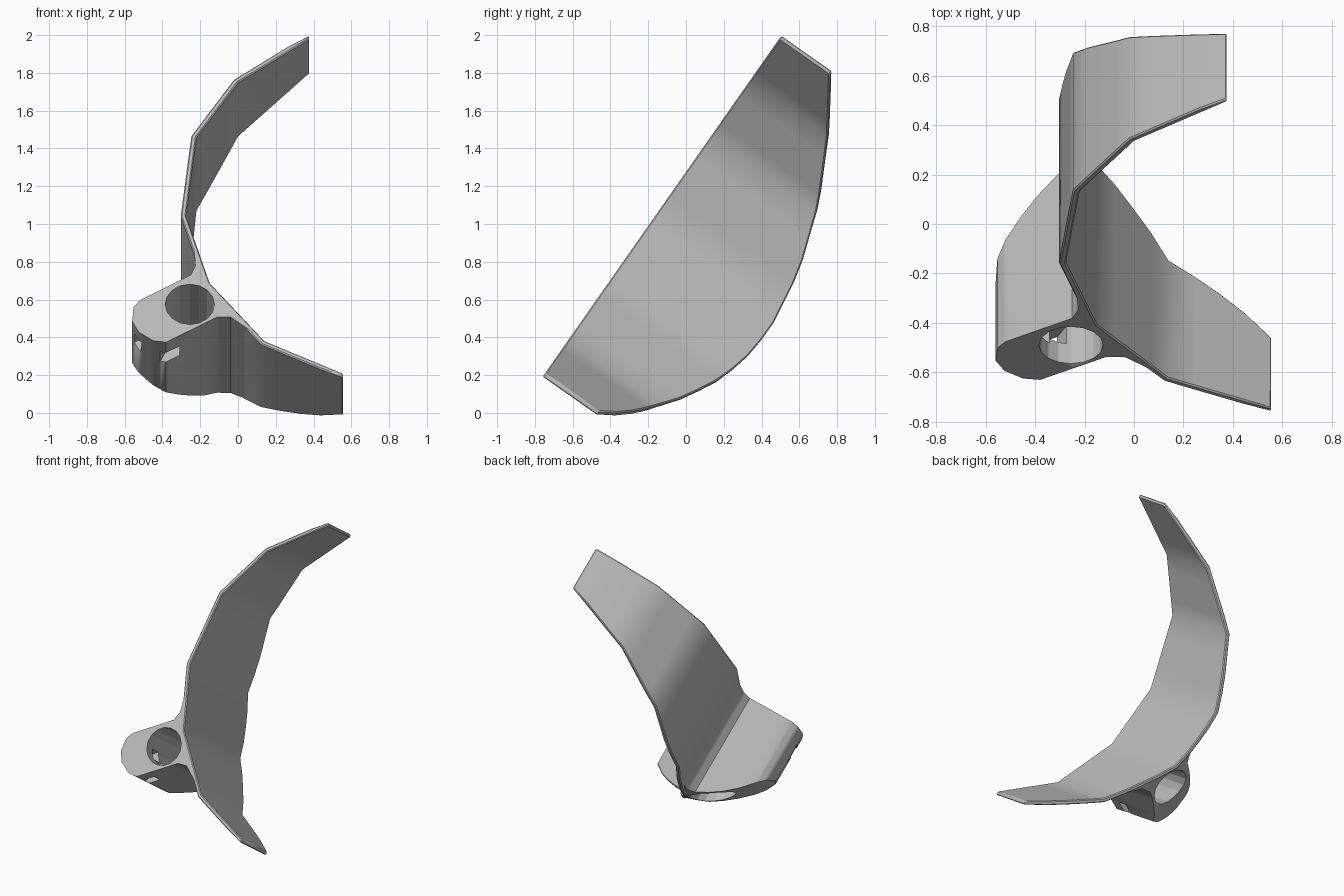
import bpy, bmesh, math
from mathutils import Vector

if "Cube" in bpy.data.objects:
    bpy.data.objects.remove(bpy.data.objects["Cube"])

grey = bpy.data.materials.new("plain_grey")
grey.use_nodes = True
COLOUR = (0.5, 0.5, 0.5, 1)
grey.diffuse_color = COLOUR
grey.node_tree.nodes["Principled BSDF"].inputs["Base Color"].default_value = COLOUR

TILT, ORIGIN = math.radians(55), (0, -0.76, 0.19)
THICK = 0.028

# Depth of the curved rear edge along the blade
ARC = [(0, .31), (.08, .44), (.15, .52), (.35, .68), (.55, .785), (.73, .83),
       (.91, .842), (1.24, .793), (1.58, .675), (1.9, .51), (2.21, .31)]


def depth(v):
    v = min(max(v, 0), ARC[-1][0])
    for (a, da), (b, db) in zip(ARC, ARC[1:]):
        if v <= b:
            return da + (db - da) * (v - a) / (b - a)


def clamp_depth(p):
    # The clamp is rounded off towards its free side
    return depth(p.y) - 1.3 * max(0, -p.x - 0.08) ** 2


def subdivide(points, n, closed=False):
    pts = [Vector(p) for p in points]
    ends = pts[1:] + (pts[:1] if closed else [])
    out = [a.lerp(b, i / n) for a, b in zip(pts, ends) for i in range(n)]
    return out if closed else out + [pts[-1]]


def finish(name, bm):
    bmesh.ops.recalc_face_normals(bm, faces=bm.faces)
    mesh = bpy.data.meshes.new(name)
    bm.to_mesh(mesh)
    bm.free()
    ob = bpy.data.objects.new(name, mesh)
    bpy.context.collection.objects.link(ob)
    mesh.materials.append(grey)
    ob.rotation_euler.x = TILT
    ob.location = ORIGIN
    return ob


def smooth(ob, angle):
    bpy.ops.object.select_all(action='DESELECT')
    ob.select_set(True)
    bpy.context.view_layer.objects.active = ob
    bpy.ops.object.shade_smooth_by_angle(angle=math.radians(angle))


def chamfer(ob):
    mod = ob.modifiers.new("edge_chamfer", 'BEVEL')
    mod.width = 0.006
    mod.segments = 1
    mod.limit_method = 'ANGLE'
    mod.angle_limit = math.radians(60)


# Blade: crescent strip with a curved rear edge
inner = subdivide([(.555, .025), (.14, .235), (-.15, .61), (-.275, 1.045),
                   (-.22, 1.55), (.0, 1.905), (.375, 2.185)], 4)
bm = bmesh.new()
rings = []
for i, p in enumerate(inner):
    t = (inner[min(i + 1, len(inner) - 1)] - inner[max(i - 1, 0)]).normalized()
    q = p + Vector((-t.y, t.x)) * THICK
    if i in (0, len(inner) - 1):
        q.x = p.x
    w = depth(p.y)
    rings.append([bm.verts.new((a.x, a.y, z))
                  for a, z in ((p, 0), (q, 0), (q, -w), (p, -w))])
for a, b in zip(rings, rings[1:]):
    for k in range(4):
        m = (k + 1) % 4
        bm.faces.new((a[k], a[m], b[m], b[k]))
bm.faces.new(rings[0])
bm.faces.new(rings[-1])
blade = finish("blade", bm)
chamfer(blade)
smooth(blade, 35)

# Clamp: rounded block growing out of the blade
outline = subdivide([(.10, .272), (-.157, .61), (-.232, .82), (-.226, .72),
                     (-.25, .66), (-.52, .495), (-.553, .45), (-.56, .36),
                     (-.525, .29), (-.45, .235), (-.38, .225), (-.11, .388),
                     (-.04, .388)], 4, closed=True)
bm = bmesh.new()
front = [bm.verts.new((p.x, p.y, 0)) for p in outline]
rear = [bm.verts.new((p.x, p.y, -clamp_depth(p))) for p in outline]
for i in range(len(outline)):
    j = (i + 1) % len(outline)
    bm.faces.new((front[i], front[j], rear[j], rear[i]))
bm.faces.new(front)
cap = bm.faces.new(rear)
bmesh.ops.triangulate(bm, faces=[cap])
clamp = finish("clamp", bm)

# Cutters: round bore and two square screw slots
BORE = Vector((-.255, .47, 0))
cutters = []
bm = bmesh.new()
bmesh.ops.create_cone(bm, cap_ends=True, segments=16, radius1=.13, radius2=.13, depth=3)
bmesh.ops.translate(bm, verts=bm.verts, vec=BORE)
cutters.append(finish("bore_cutter", bm))
for x, v, w in ((-.37, .23, .14), (-.54, .30, .12)):
    mouth = Vector((x, v, -w))
    toward = Vector((BORE.x - x, BORE.y - v, 0)).normalized()
    bm = bmesh.new()
    bmesh.ops.create_cube(bm, size=1)
    bmesh.ops.scale(bm, verts=bm.verts, vec=(.36, .075, .085))
    bmesh.ops.rotate(bm, verts=bm.verts, matrix=toward.to_track_quat('X', 'Z').to_matrix())
    bmesh.ops.translate(bm, verts=bm.verts, vec=mouth + toward * .08)
    cutters.append(finish("slot_cutter", bm))
for c in cutters:
    c.hide_render = True
    c.hide_set(True)
    mod = clamp.modifiers.new("cut", 'BOOLEAN')
    mod.object = c
    mod.operation = 'DIFFERENCE'
    mod.solver = 'EXACT'
chamfer(clamp)
smooth(clamp, 35)
